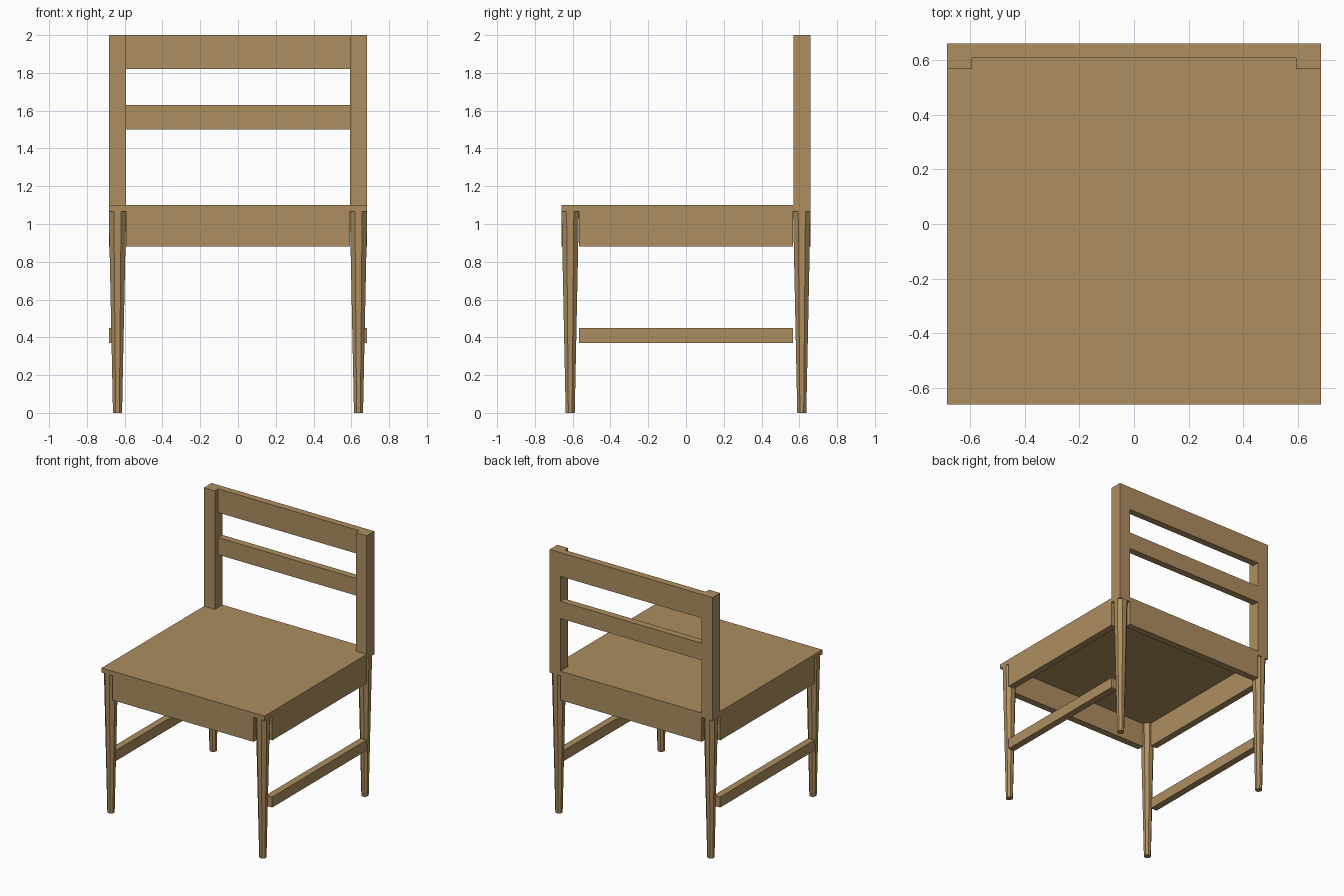
import bpy, bmesh, math

if "Cube" in bpy.data.objects:
    bpy.data.objects.remove(bpy.data.objects["Cube"])

wood = bpy.data.materials.new("light wood")
wood.diffuse_color = (0.42, 0.27, 0.115, 1)
wood.use_nodes = True
wood.node_tree.nodes["Principled BSDF"].inputs["Base Color"].default_value = wood.diffuse_color


def finish(name, bm):
    bmesh.ops.recalc_face_normals(bm, faces=bm.faces)
    me = bpy.data.meshes.new(name)
    bm.to_mesh(me)
    bm.free()
    me.materials.append(wood)
    ob = bpy.data.objects.new(name, me)
    bpy.context.collection.objects.link(ob)


def box(name, x, y, z):
    bm = bmesh.new()
    bmesh.ops.create_cube(bm, size=1)
    for v in bm.verts:
        for i, (a, b) in enumerate((x, y, z)):
            v.co[i] = b if v.co[i] > 0 else a
    finish(name, bm)


def leg(name, x, y, top=1.066, r_low=0.024, r_high=0.046, sides=8):
    bm = bmesh.new()
    rings = []
    for z, r in ((0, r_low), (top, r_high)):
        ring = []
        for i in range(sides):
            a = 2 * math.pi * (i + 0.5) / sides
            k = r / math.cos(math.pi / sides)
            ring.append(bm.verts.new((x + k * math.cos(a), y + k * math.sin(a), z)))
        rings.append(ring)
        bm.faces.new(ring)
    for i in range(sides):
        j = (i + 1) % sides
        bm.faces.new((rings[0][i], rings[0][j], rings[1][j], rings[1][i]))
    finish(name, bm)


W, D = 0.684, 0.66      # half width and half depth
IX, IY = 0.592, 0.566   # inner sides of the corner posts
T = 0.052               # board thickness

# Seat panel
box("seat", (-W, W), (-D, D), (1.066, 1.10))

# Aprons under the seat
box("front_apron", (-IX, IX), (-D, -D + T), (0.88, 1.066))
box("back_apron", (-IX, IX), (D - T, D), (0.88, 1.066))

# Backrest rails
box("top_rail", (-IX, IX), (D - T, D), (1.82, 2.0))
box("middle_rail", (-IX, IX), (D - T, D), (1.50, 1.63))

# Mirrored side parts
for s, side in ((-1, "left"), (1, "right")):
    outer = sorted((s * (W - T), s * W))
    box(side + "_apron", outer, (-IY, IY), (0.88, 1.066))
    box(side + "_stretcher", outer, (-IY, IY), (0.37, 0.45))
    box(side + "_back_post", sorted((s * IX, s * W)), (0.568, D), (1.10, 2.0))
    leg(side + "_front_leg", s * 0.638, -0.613)
    leg(side + "_back_leg", s * 0.638, 0.613)
